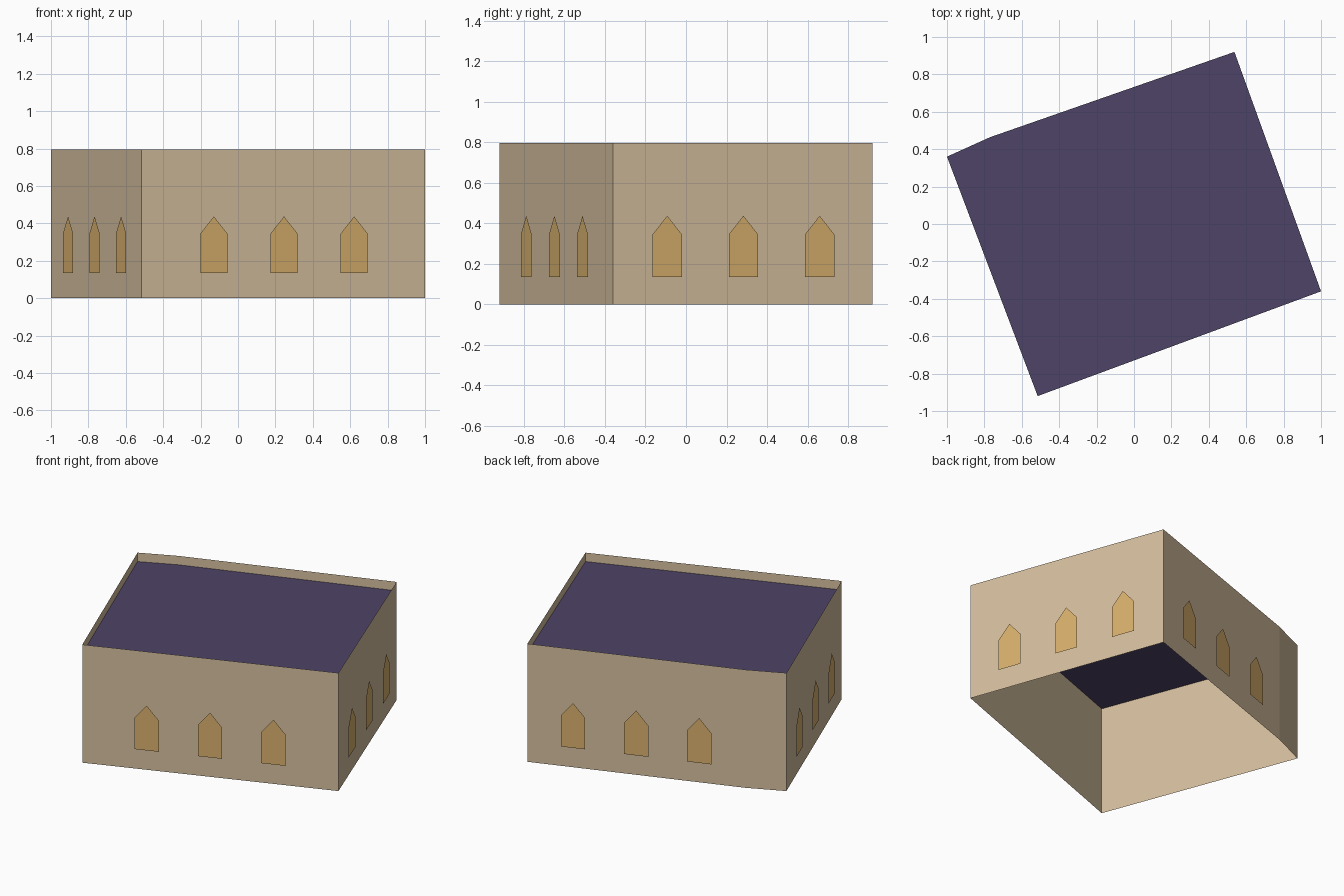
import bpy
import bmesh
from mathutils import Vector

cube = bpy.data.objects.get("Cube")
if cube:
    bpy.data.objects.remove(cube, do_unlink=True)

HEIGHT = 0.795
ROOF_Z = 0.735
# Footprint corners, counter-clockwise from above
BACK_RIGHT, FRONT_RIGHT = Vector((-1, 0.36, 0)), Vector((-0.515, -0.92, 0))
FRONT_LEFT, BACK_LEFT = Vector((1, -0.36, 0)), Vector((0.537, 0.92, 0))
KINK = Vector((-0.77, 0.464, 0))
FOOTPRINT = [BACK_RIGHT, FRONT_RIGHT, FRONT_LEFT, BACK_LEFT, KINK]


def material(name, srgb):
    color = [(c / 255) ** 2.2 for c in srgb] + [1]
    mat = bpy.data.materials.new(name)
    mat.use_nodes = True
    mat.diffuse_color = color
    mat.node_tree.nodes["Principled BSDF"].inputs["Base Color"].default_value = color
    return mat


def add_object(name, bm, mat):
    mesh = bpy.data.meshes.new(name)
    bm.to_mesh(mesh)
    bm.free()
    mesh.materials.append(mat)
    obj = bpy.data.objects.new(name, mesh)
    bpy.context.collection.objects.link(obj)
    return obj


stone = material("sandstone", (211, 189, 157))
slate = material("purple_slate", (79, 69, 102))
glow = material("amber_glass", (214, 174, 108))

# Thin walls, open at the bottom and top
bm = bmesh.new()
low = [bm.verts.new(p) for p in FOOTPRINT]
high = [bm.verts.new(p + Vector((0, 0, HEIGHT))) for p in FOOTPRINT]
for i in range(len(low)):
    j = (i + 1) % len(low)
    bm.faces.new((low[i], low[j], high[j], high[i]))
add_object("walls", bm, stone)

# Flat roof sunk below the parapet
bm = bmesh.new()
bm.faces.new([bm.verts.new(p + Vector((0, 0, ROOF_Z))) for p in FOOTPRINT])
add_object("flat_roof", bm, slate)

# Three pointed windows centred on each long wall, just proud of it
WINDOW = [(-0.077, 0.135), (0.077, 0.135), (0.077, 0.345), (0, 0.437), (-0.077, 0.345)]


def add_windows(name, start, end):
    along = (end - start).normalized()
    outward = along.cross(Vector((0, 0, 1)))
    middle = (start + end) / 2 + outward * 0.01
    bm = bmesh.new()
    for step in (-1, 0, 1):
        bm.faces.new([bm.verts.new(middle + along * (step * 0.4 + u) + Vector((0, 0, z)))
                      for u, z in WINDOW])
    add_object(name, bm, glow)


add_windows("right_windows", BACK_RIGHT, FRONT_RIGHT)
add_windows("front_windows", FRONT_RIGHT, FRONT_LEFT)
add_windows("left_windows", FRONT_LEFT, BACK_LEFT)
add_windows("back_windows", BACK_LEFT, KINK)
